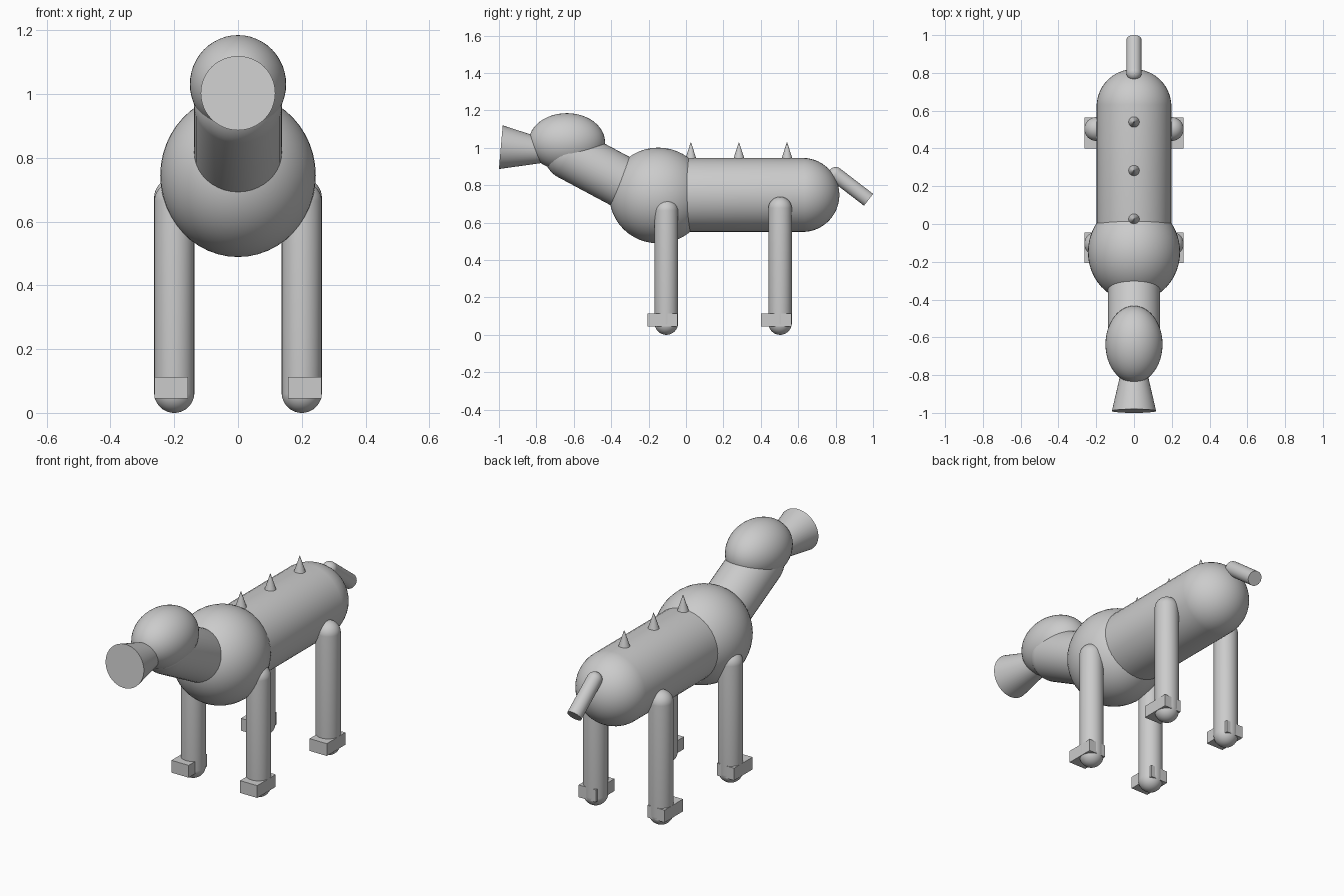
import bpy, bmesh, math
from mathutils import Vector, Matrix

if "Cube" in bpy.data.objects:
    bpy.data.objects.remove(bpy.data.objects["Cube"])


def finish(name, bm, matrix):
    bm.transform(matrix)
    mesh = bpy.data.meshes.new(name)
    bm.to_mesh(mesh)
    bm.free()
    ob = bpy.data.objects.new(name, mesh)
    bpy.context.collection.objects.link(ob)
    bpy.ops.object.select_all(action='DESELECT')
    ob.select_set(True)
    bpy.context.view_layer.objects.active = ob
    bpy.ops.object.shade_smooth_by_angle(angle=math.radians(35))
    return ob


def along(a, b):
    """Matrix placing local z from a towards b, and the distance."""
    a, b = Vector(a), Vector(b)
    d = b - a
    return Matrix.Translation(a) @ d.to_track_quat('Z', 'Y').to_matrix().to_4x4(), d.length


def ellipsoid(name, centre, radii):
    bm = bmesh.new()
    bmesh.ops.create_uvsphere(bm, u_segments=48, v_segments=24, radius=1)
    return finish(name, bm, Matrix.Translation(centre) @ Matrix.Diagonal((*radii, 1)))


def capsule(name, a, b, r):
    """Round-ended tube; a and b are the centres of the end hemispheres."""
    m, length = along(a, b)
    bm = bmesh.new()
    bmesh.ops.create_uvsphere(bm, u_segments=40, v_segments=31, radius=r)
    for v in bm.verts:
        if v.co.z > 0:
            v.co.z += length
    return finish(name, bm, m)


def cone(name, a, b, r1, r2, sides=32):
    m, length = along(a, b)
    bm = bmesh.new()
    bmesh.ops.create_cone(bm, cap_ends=True, segments=sides, radius1=r1, radius2=r2, depth=length)
    bmesh.ops.translate(bm, vec=(0, 0, length / 2), verts=bm.verts)
    return finish(name, bm, m)


def box(name, centre, size):
    bm = bmesh.new()
    bmesh.ops.create_cube(bm, size=1)
    return finish(name, bm, Matrix.Translation(centre) @ Matrix.Diagonal((*size, 1)))


# Torso, chest, neck and head
capsule("body", (0, -0.10, 0.748), (0, 0.622, 0.748), 0.198)
ellipsoid("chest", (0, -0.148, 0.745), (0.244, 0.262, 0.256))
capsule("neck", (0, -0.22, 0.751), (0, -0.62, 0.965), 0.138)
ellipsoid("head", (0, -0.637, 1.031), (0.151, 0.204, 0.154))

# Flared muzzle
cone("muzzle", (0, -0.76, 0.983), (0, -0.99, 1.003), 0.064, 0.117, 48)

# Legs with block feet
for label, y, top in (("front", -0.105, 0.725), ("back", 0.503, 0.738)):
    for side, s in (("left", 1), ("right", -1)):
        capsule(f"{label}_{side}_leg", (s * 0.2, y, 0.063), (s * 0.2, y, top - 0.063), 0.063)
        box(f"{label}_{side}_foot", (s * 0.21, y - 0.021, 0.079), (0.105, 0.162, 0.068))

# Spikes along the back
for i, y in enumerate((0.026, 0.283, 0.54)):
    cone(f"back_spike_{i + 1}", (0, y, 0.93), (0, y, 1.029), 0.033, 0.001, 24)

# Tail with rounded root
cone("tail", (0, 0.80, 0.857), (0, 0.976, 0.722), 0.04, 0.04)
ellipsoid("tail_root", (0, 0.80, 0.857), (0.04, 0.04, 0.04))
